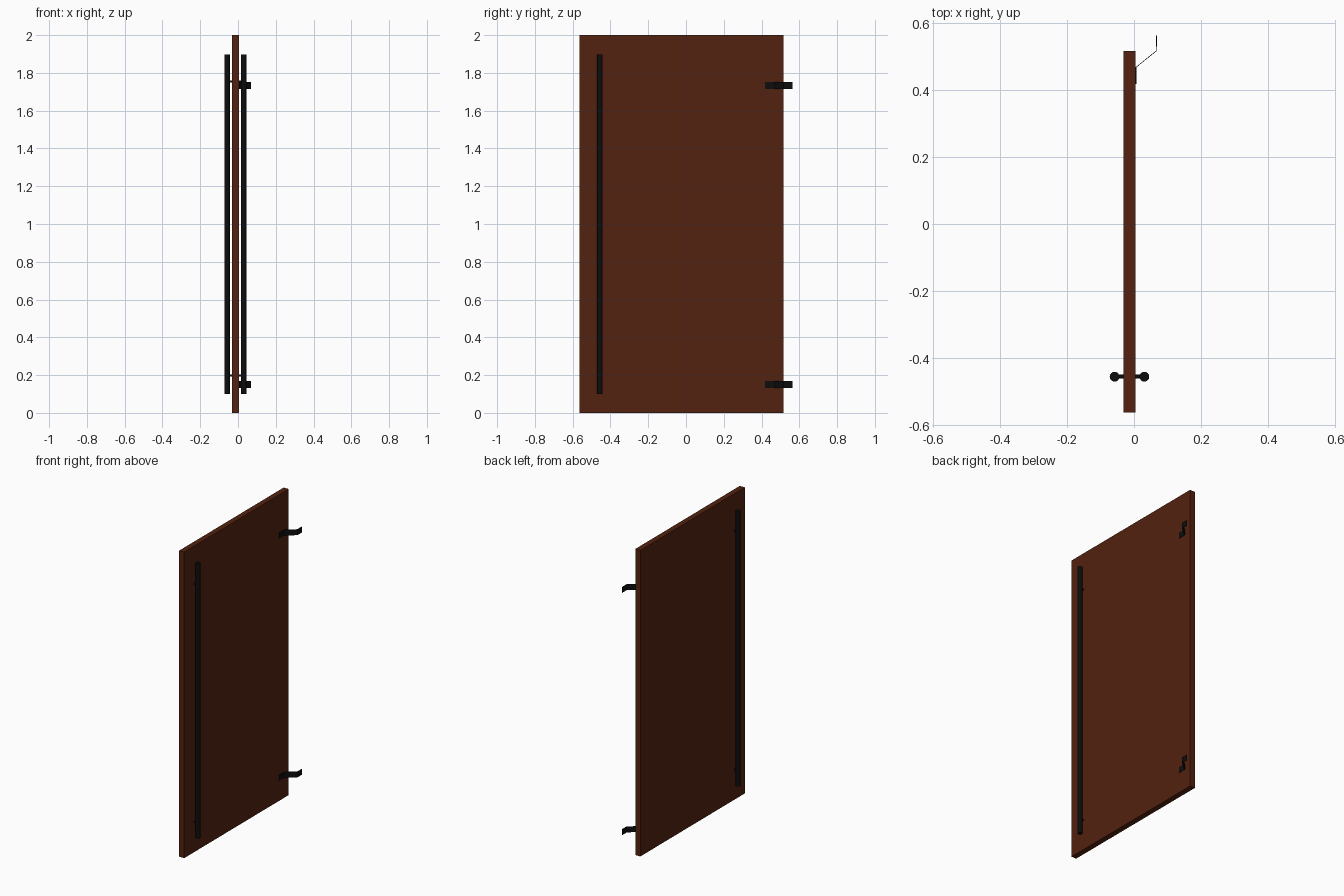
import bpy
import math
from mathutils import Vector

cube = bpy.data.objects.get("Cube")
if cube:
    bpy.data.objects.remove(cube, do_unlink=True)


def material(name, colour):
    mat = bpy.data.materials.new(name)
    mat.use_nodes = True
    mat.diffuse_color = colour
    mat.node_tree.nodes["Principled BSDF"].inputs["Base Color"].default_value = colour
    return mat


brown = material("dark_brown_wood", (0.085, 0.016, 0.005, 1))
black = material("black_metal", (0.004, 0.004, 0.004, 1))


def rod(name, start, end, radius, sides):
    start, end = Vector(start), Vector(end)
    axis = end - start
    bpy.ops.mesh.primitive_cylinder_add(
        vertices=sides, radius=radius, depth=axis.length,
        location=(start + end) / 2, rotation=axis.to_track_quat("Z", "Y").to_euler())
    obj = bpy.context.object
    obj.name = name
    obj.data.materials.append(black)
    bpy.ops.object.shade_smooth_by_angle(angle=math.radians(40))


# Door panel
x0, x1, y0, y1 = -0.031, 0.005, -0.563, 0.516
bpy.ops.mesh.primitive_cube_add(size=1, location=((x0 + x1) / 2, (y0 + y1) / 2, 1))
panel = bpy.context.object
panel.name = "door_panel"
panel.scale = (x1 - x0, y1 - y0, 2)
bpy.ops.object.transform_apply(location=False, rotation=False, scale=True)
panel.data.materials.append(brown)

# Full-height pull bars on both faces, joined by standoffs through the panel
handle_y = -0.456
bars = {"right": -0.058, "left": 0.031}
for side, x in bars.items():
    rod(f"handle_bar_{side}", (x, handle_y, 0.1), (x, handle_y, 1.897), 0.0145, 32)
for level, z in {"lower": 0.198, "upper": 1.755}.items():
    rod(f"handle_standoff_{level}", (bars["right"], handle_y, z),
        (bars["left"], handle_y, z), 0.006, 16)

# Cranked strap hinges: a bent strip with a fixing plate on the panel
bend = [(0.006, 0.418), (0.006, 0.468), (0.067, 0.517), (0.067, 0.563)]
half = 0.019
for level, z in {"lower": 0.151, "upper": 1.734}.items():
    verts = [(x, y, z + dz) for x, y in bend for dz in (-half, half)]
    faces = [(i, i + 2, i + 3, i + 1) for i in range(0, len(verts) - 2, 2)]
    mesh = bpy.data.meshes.new(f"hinge_{level}")
    mesh.from_pydata(verts, [], faces)
    mesh.materials.append(black)
    hinge = bpy.data.objects.new(f"hinge_{level}", mesh)
    bpy.context.collection.objects.link(hinge)
    solid = hinge.modifiers.new("thickness", "SOLIDIFY")
    solid.thickness = 0.002
    solid.offset = 0
